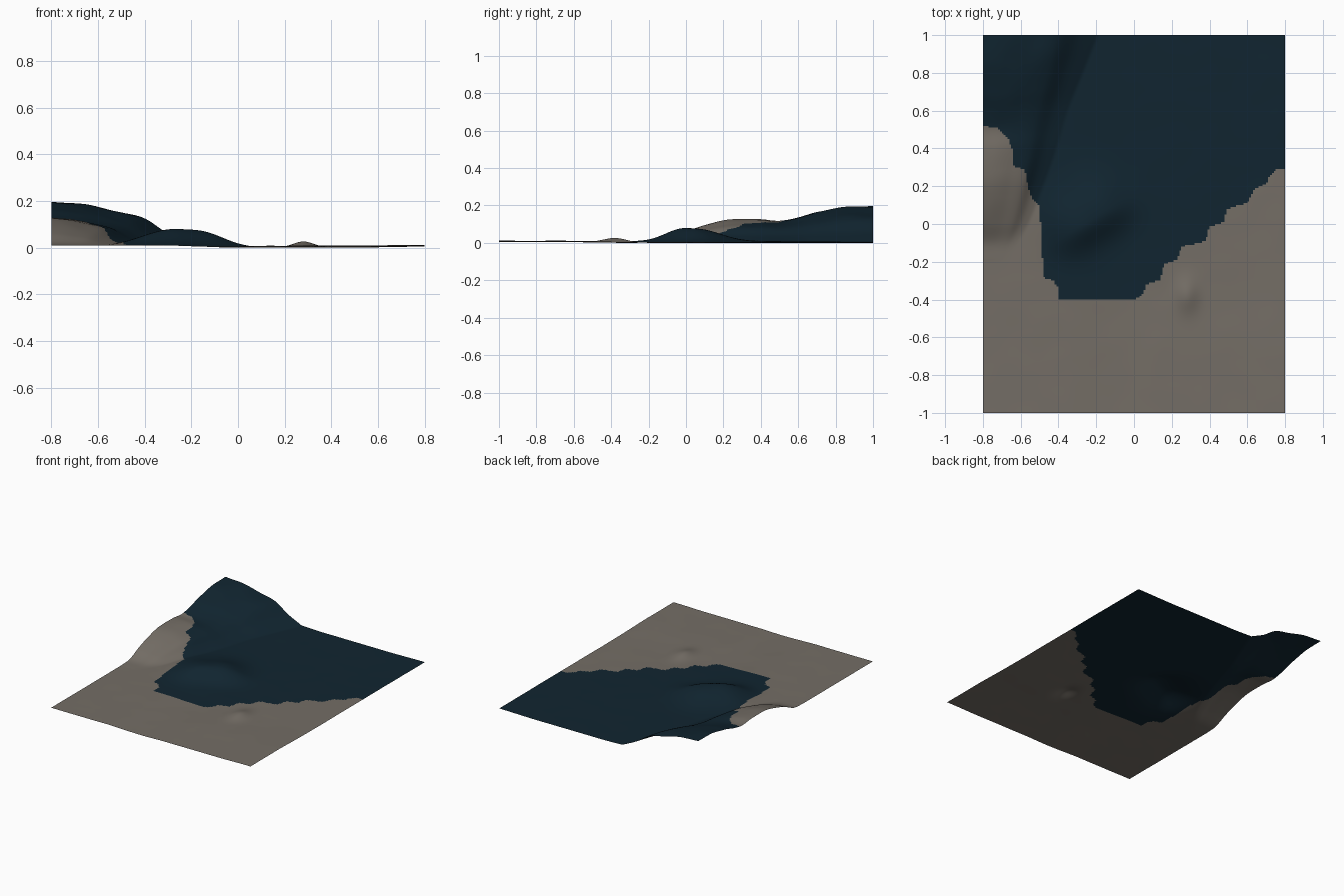
import bpy, bmesh, math
from mathutils import Vector, noise

if "Cube" in bpy.data.objects:
    bpy.data.objects.remove(bpy.data.objects["Cube"])

W, D = 0.8, 1.0          # half width and half depth
NX, NY = 160, 200        # grid cells


def curve(pts, t):
    """Smooth interpolation through (position, value) points."""
    if t <= pts[0][0]:
        return pts[0][1]
    if t >= pts[-1][0]:
        return pts[-1][1]
    n = len(pts)
    i = next(k for k in range(n - 1) if t <= pts[k + 1][0])

    def slope(k):
        a, b = pts[max(k - 1, 0)], pts[min(k + 1, n - 1)]
        return (b[1] - a[1]) / (b[0] - a[0])
    (x0, y0), (x1, y1) = pts[i], pts[i + 1]
    h = x1 - x0
    s = (t - x0) / h
    return ((2*s**3 - 3*s**2 + 1) * y0 + (s**3 - 2*s**2 + s) * h * slope(i)
            + (3*s**2 - 2*s**3) * y1 + (s**3 - s**2) * h * slope(i + 1))


def smooth(a, b, t):
    s = min(max((t - a) / (b - a), 0), 1)
    return s * s * (3 - 2 * s)


# Mountain: height on the left edge, foot line, and cross profile
CREST = [(-0.2, 0), (-0.1, 0.008), (0, 0.05), (0.1, 0.085), (0.2, 0.108), (0.3, 0.119),
         (0.4, 0.119), (0.5, 0.111), (0.6, 0.127), (0.7, 0.155), (0.8, 0.175),
         (0.9, 0.187), (1, 0.187)]
FOOT = [(-0.2, -0.68), (0, -0.56), (0.2, -0.48), (0.4, -0.41), (0.6, -0.35),
        (0.8, -0.27), (1, -0.19)]
SLOPE = [(0, 1), (0.2, 0.94), (0.4, 0.82), (0.65, 0.62), (0.83, 0.25), (1, 0)]


def height(x, y):
    # plain
    z = 0.004 + 0.009 * smooth(0.0, -0.35, x) + 0.007 * smooth(-0.3, -0.7, y) * smooth(0.0, 0.35, x + 0.2)
    z += 0.004 * smooth(0.5, 0.8, x)
    # mountain
    t = (x + W) / (curve(FOOT, y) + W)
    z += curve(CREST, y) * curve(SLOPE, t)
    # foothill
    dx, dy = x + 0.23, y - 0.02
    u, v = 0.85 * dx + 0.52 * dy, -0.52 * dx + 0.85 * dy
    z += 0.072 * math.exp(-abs(u / 0.22) ** 3 - (v / (0.19 if v > 0 else 0.115)) ** 2)
    # small mound
    z += 0.024 * math.exp(-((x - 0.28) / 0.06) ** 2 - ((y + 0.38) / 0.09) ** 2)
    # gentle unevenness, stronger on high ground
    z += (0.001 + 0.035 * max(z - 0.02, 0)) * noise.noise(Vector((x * 7, y * 7, 3.1)))
    return z


# Outline of the dark zone (lower edge, left to right)
BORDER = [(-0.81, 0.52), (-0.73, 0.51), (-0.67, 0.46), (-0.645, 0.4), (-0.64, 0.31),
          (-0.58, 0.29), (-0.56, 0.2), (-0.54, 0.13), (-0.5, 0.1), (-0.48, -0.28),
          (-0.43, -0.3), (-0.4, -0.33), (-0.399, -0.4), (0, -0.4), (0.05, -0.37),
          (0.06, -0.32), (0.14, -0.295), (0.16, -0.21), (0.23, -0.19), (0.25, -0.12),
          (0.38, -0.09), (0.4, -0.015), (0.48, 0.01), (0.49, 0.08), (0.6, 0.11),
          (0.64, 0.19), (0.7, 0.21), (0.71, 0.24), (0.75, 0.285), (0.81, 0.29)]


def border(x):
    for (x0, y0), (x1, y1) in zip(BORDER, BORDER[1:]):
        if x <= x1:
            return y0 + (y1 - y0) * (x - x0) / (x1 - x0)


# Terrain sheet
bm = bmesh.new()
rows = []
for j in range(NY + 1):
    y = -D + 2 * D * j / NY
    rows.append([bm.verts.new((x, y, height(x, y)))
                 for x in (-W + 2 * W * i / NX for i in range(NX + 1))])
low = min(v.co.z for v in bm.verts)
for v in bm.verts:
    v.co.z -= low
for j in range(NY):
    for i in range(NX):
        f = bm.faces.new((rows[j][i], rows[j][i + 1], rows[j + 1][i + 1], rows[j + 1][i]))
        f.smooth = True
        c = f.calc_center_median()
        f.material_index = 1 if c.y > border(c.x) else 0

mesh = bpy.data.meshes.new("terrain")
bm.to_mesh(mesh)
bm.free()

# Colours
for name, col in (("warm grey ground", (0.175, 0.155, 0.132, 1)),
                  ("dark blue ground", (0.0055, 0.0185, 0.030, 1))):
    m = bpy.data.materials.new(name)
    m.diffuse_color = col
    m.use_nodes = True
    m.node_tree.nodes["Principled BSDF"].inputs["Base Color"].default_value = m.diffuse_color
    mesh.materials.append(m)

terrain = bpy.data.objects.new("terrain", mesh)
bpy.context.collection.objects.link(terrain)
